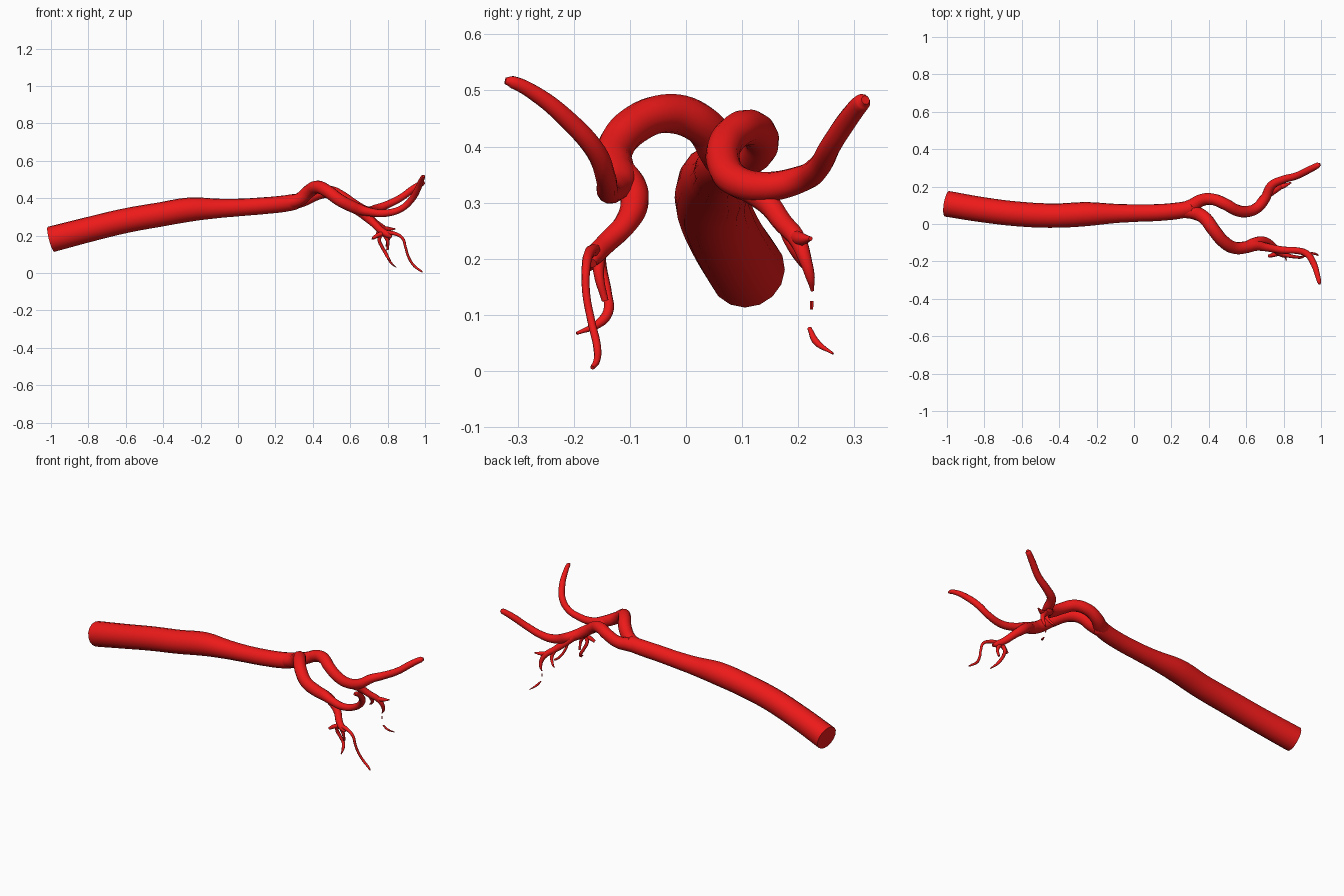
import bpy, math

mat = bpy.data.materials.new("artery_red")
mat.diffuse_color = (0.85, 0.01, 0.01, 1)


def vessel(name, pts, sides=4, steps=6):
    """Tapered tube through (x, y, z, radius) points."""
    cu = bpy.data.curves.new(name, 'CURVE')
    cu.dimensions = '3D'
    cu.bevel_depth = 1.0
    cu.bevel_resolution = sides
    cu.resolution_u = steps
    cu.use_fill_caps = True
    sp = cu.splines.new('BEZIER')
    sp.radius_interpolation = 'CARDINAL'
    sp.bezier_points.add(len(pts) - 1)
    for bp, (x, y, z, r) in zip(sp.bezier_points, pts):
        bp.co = (x, y, z)
        bp.radius = r
        bp.handle_left_type = bp.handle_right_type = 'AUTO'
    ob = bpy.data.objects.new(name, cu)
    bpy.context.collection.objects.link(ob)
    bpy.ops.object.select_all(action='DESELECT')
    ob.select_set(True)
    bpy.context.view_layer.objects.active = ob
    bpy.ops.object.convert(target='MESH')
    ob = bpy.context.object
    ob.data.materials.clear()
    ob.data.materials.append(mat)
    bpy.ops.object.shade_smooth_by_angle(angle=math.radians(50))
    return ob


# Main trunk, running on into the left branch with its curl and rising tip
vessel("trunk", [
    (-1.0, .108, .18, .069), (-.8, .075, .232, .067), (-.6, .052, .28, .066),
    (-.42, .045, .312, .065), (-.25, .053, .34, .064), (-.12, .056, .345, .053),
    (0, .058, .35, .047), (.14, .062, .36, .045), (.25, .073, .371, .044),
    (.31, .085, .382, .041), (.325, .088, .385, .030)], 6)
vessel("left_branch", [
    (.26, .076, .373, .038), (.31, .097, .380, .037), (.36, .127, .393, .033),
    (.42, .132, .42, .032), (.49, .105, .434, .032), (.55, .073, .41, .031),
    (.61, .067, .37, .030), (.66, .088, .34, .029), (.70, .135, .328, .027),
    (.735, .205, .342, .024), (.79, .235, .362, .021), (.87, .258, .402, .019),
    (.94, .292, .453, .018), (.985, .315, .480, .015), (.995, .32, .483, .008)])

# Right branch: arch, then rising tip
vessel("right_branch", [
    (.26, .070, .373, .036), (.33, .058, .394, .036), (.38, .030, .437, .036),
    (.425, -.03, .459, .035), (.48, -.095, .436, .034), (.54, -.128, .392, .033),
    (.60, -.124, .360, .032), (.65, -.115, .340, .029), (.70, -.123, .327, .023),
    (.79, -.139, .320, .020), (.875, -.143, .345, .018), (.925, -.160, .390, .018),
    (.96, -.210, .447, .017), (.98, -.270, .495, .014), (.99, -.31, .515, .011),
    (.992, -.322, .517, .006)])

# Right descending vessel and its twigs
vessel("right_descending", [
    (.60, -.122, .358, .028), (.65, -.098, .330, .027), (.69, -.092, .298, .025),
    (.73, -.108, .262, .021), (.765, -.142, .228, .019), (.80, -.163, .205, .017),
    (.82, -.168, .192, .009)])
vessel("right_long_twig", [
    (.78, -.158, .215, .013), (.84, -.172, .21, .010), (.88, -.178, .185, .008),
    (.895, -.178, .14, .007), (.91, -.169, .09, .007), (.94, -.158, .04, .007),
    (.97, -.160, .016, .006), (.985, -.167, .006, .004)], 2)
vessel("right_hook_twig", [
    (.78, -.155, .215, .012), (.745, -.165, .20, .012), (.72, -.172, .185, .008)], 2)
vessel("right_bent_twig", [
    (.765, -.155, .205, .012), (.755, -.150, .18, .010), (.77, -.141, .14, .009),
    (.79, -.139, .105, .009), (.80, -.155, .085, .008), (.815, -.195, .067, .003)], 2)
vessel("right_inner_twig", [
    (.78, -.155, .21, .012), (.80, -.155, .17, .009), (.80, -.144, .125, .006)], 2)

# Left descending vessel, its stub and the broken twig pieces
vessel("left_descending", [
    (.67, .10, .335, .026), (.70, .145, .30, .021), (.74, .172, .265, .018),
    (.78, .198, .235, .016), (.80, .212, .20, .012), (.80, .222, .165, .008),
    (.79, .225, .143, .003)], 3)
vessel("left_stub", [
    (.77, .192, .24, .013), (.81, .208, .235, .011), (.84, .222, .236, .004)], 2)
vessel("left_short_twig", [
    (.74, .175, .262, .013), (.75, .188, .225, .010), (.73, .208, .19, .006),
    (.715, .215, .18, .003)], 2)
vessel("left_twig_piece_a", [(.79, .224, .125, .004), (.79, .224, .110, .003)], 1)
vessel("left_twig_piece_b", [
    (.80, .220, .076, .004), (.82, .232, .052, .006), (.845, .262, .031, .002)], 2)
